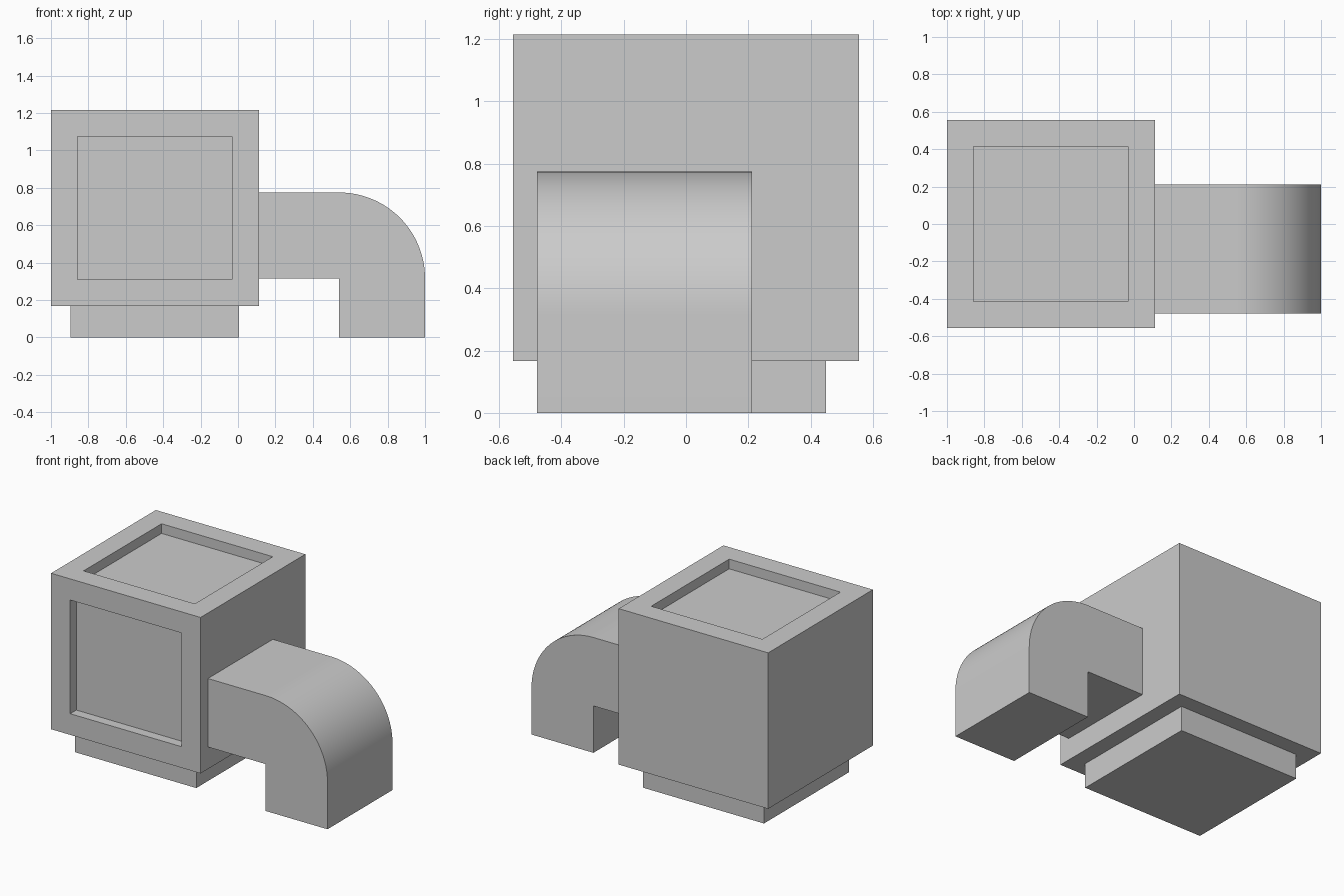
import bpy
import bmesh
from math import sin, cos, pi, radians
from mathutils import Vector

cube = bpy.data.objects.get("Cube")
if cube:
    bpy.data.objects.remove(cube, do_unlink=True)

grey = bpy.data.materials.new("plain_grey")
grey.use_nodes = True
colour = (0.6, 0.6, 0.6, 1)
grey.diffuse_color = colour
grey.node_tree.nodes["Principled BSDF"].inputs["Base Color"].default_value = colour


def add_object(name, bm):
    bmesh.ops.recalc_face_normals(bm, faces=bm.faces[:])
    mesh = bpy.data.meshes.new(name)
    bm.to_mesh(mesh)
    bm.free()
    mesh.materials.append(grey)
    obj = bpy.data.objects.new(name, mesh)
    bpy.context.collection.objects.link(obj)
    return obj


def box(low, high):
    low, high = Vector(low), Vector(high)
    bm = bmesh.new()
    bmesh.ops.create_cube(bm, size=1)
    bmesh.ops.scale(bm, vec=high - low, verts=bm.verts)
    bmesh.ops.translate(bm, vec=(low + high) / 2, verts=bm.verts)
    bm.normal_update()
    return bm


def recess(bm, direction, border, depth):
    """Sink a framed panel into the face that looks along direction."""
    direction = Vector(direction)
    face = max(bm.faces, key=lambda f: f.calc_center_median().dot(direction))
    bmesh.ops.inset_individual(bm, faces=[face], thickness=border, use_even_offset=True)
    panel = bmesh.ops.extrude_discrete_faces(bm, faces=[face])["faces"][0]
    bmesh.ops.translate(bm, vec=-direction * depth, verts=panel.verts)
    bm.normal_update()


# Main housing with sunken panels on the front and top
housing = box((-1, -0.556, 0.167), (0.111, 0.556, 1.215))
for direction in ((0, -1, 0), (0, 0, 1)):
    recess(housing, direction, 0.142, 0.065)
add_object("housing", housing)

# Square foot under the housing
add_object("base", box((-0.895, -0.45, 0), (0.005, 0.45, 0.167)))

# Side duct: straight run, rounded outer elbow, square inner corner
radius, elbow_x, elbow_z = 0.46, 0.54, 0.315
steps = 32
profile = [(0.111, elbow_z), (0.111, elbow_z + radius)]
for i in range(steps + 1):
    a = pi / 2 * (1 - i / steps)
    profile.append((elbow_x + radius * cos(a), elbow_z + radius * sin(a)))
profile += [(1, 0), (elbow_x, 0), (elbow_x, elbow_z)]

duct = bmesh.new()
side = duct.faces.new([duct.verts.new((x, -0.478, z)) for x, z in profile])
extruded = bmesh.ops.extrude_face_region(duct, geom=[side], use_keep_orig=True)["geom"]
bmesh.ops.translate(duct, vec=(0, 0.69, 0),
                    verts=[v for v in extruded if isinstance(v, bmesh.types.BMVert)])
duct_obj = add_object("duct", duct)
bpy.ops.object.select_all(action="DESELECT")
duct_obj.select_set(True)
bpy.context.view_layer.objects.active = duct_obj
bpy.ops.object.shade_smooth_by_angle(angle=radians(30))
